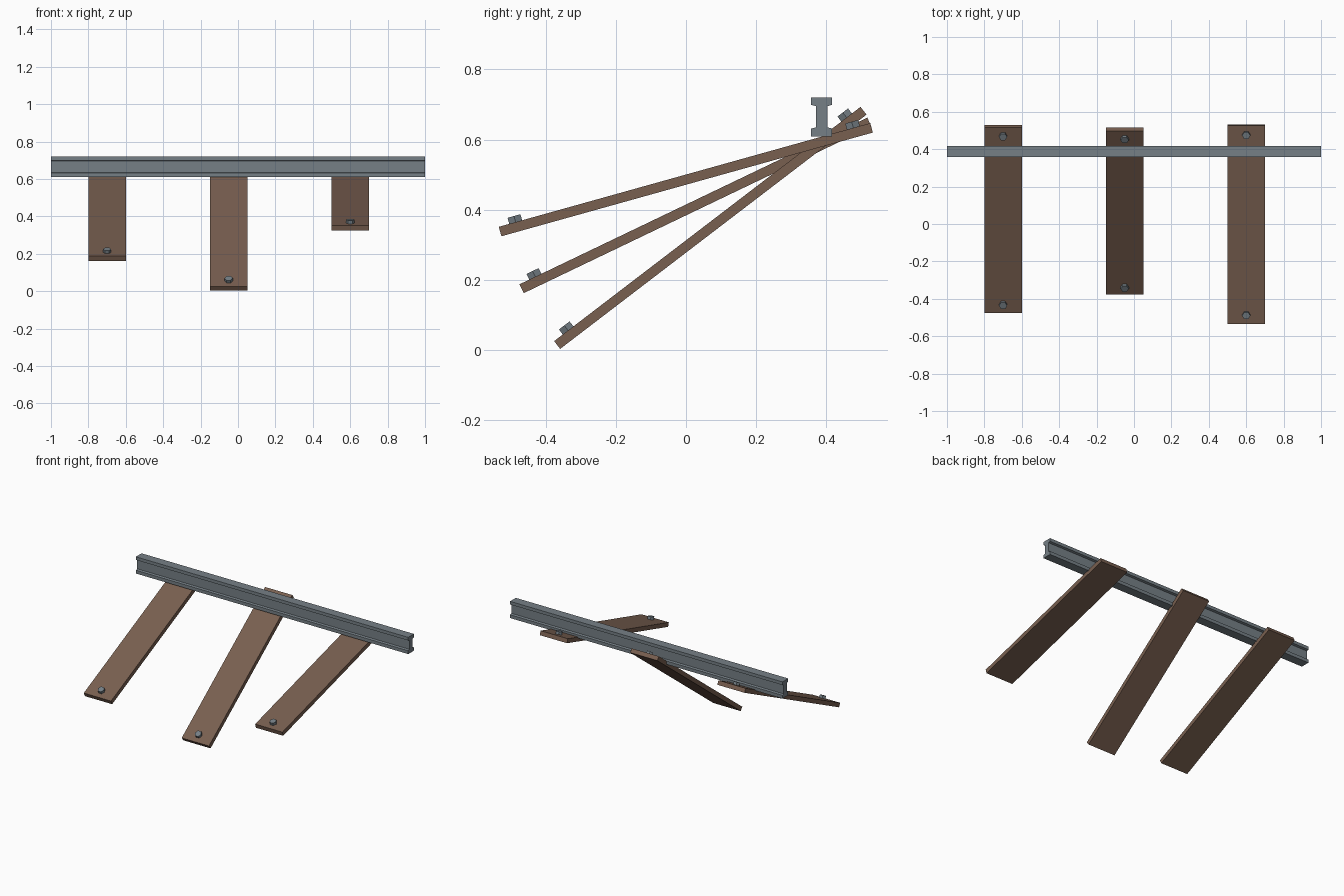
import bpy, bmesh, math
from mathutils import Matrix, Vector

if "Cube" in bpy.data.objects:
    bpy.data.objects.remove(bpy.data.objects["Cube"])


def material(name, rgb):
    m = bpy.data.materials.new(name)
    m.diffuse_color = (*rgb, 1)
    m.use_nodes = True
    m.node_tree.nodes["Principled BSDF"].inputs["Base Color"].default_value = m.diffuse_color
    return m


wood = material("brown wood", (0.19, 0.115, 0.08))
steel = material("grey steel", (0.18, 0.215, 0.24))


def add_object(name, bm, mat, matrix=None):
    bmesh.ops.recalc_face_normals(bm, faces=bm.faces)
    me = bpy.data.meshes.new(name)
    bm.to_mesh(me)
    bm.free()
    me.materials.append(mat)
    ob = bpy.data.objects.new(name, me)
    bpy.context.collection.objects.link(ob)
    if matrix:
        ob.matrix_world = matrix


# I-beam: half profile (y offset, z), mirrored and extruded along x
half = [(0.030, 0.609), (0.030, 0.631), (0.016, 0.635),
        (0.016, 0.695), (0.030, 0.699), (0.030, 0.720)]
profile = half + [(-y, z) for y, z in reversed(half)]
bm = bmesh.new()
face = bm.faces.new([bm.verts.new((-1, 0.387 + y, z)) for y, z in profile])
ext = bmesh.ops.extrude_face_region(bm, geom=[face], use_keep_orig=True)
bmesh.ops.translate(bm, vec=(2, 0, 0),
                    verts=[v for v in ext["geom"] if isinstance(v, bmesh.types.BMVert)])
add_object("i_beam", bm, steel)

# Tilted planks: local origin is the top edge of the low end, y runs uphill
LENGTH, WIDTH, THICK = 1.10, 0.20, 0.028
planks = [("left", -0.70, -0.475, 0.187, 25.6),
          ("middle", -0.05, -0.376, 0.025, 37.4),
          ("right", 0.60, -0.534, 0.351, 15.6)]
for side, x, y, z, angle in planks:
    frame = Matrix.Translation((x, y, z)) @ Matrix.Rotation(math.radians(angle), 4, 'X')
    bm = bmesh.new()
    bmesh.ops.create_cube(bm, size=1, matrix=Matrix.Translation((0, LENGTH / 2, -THICK / 2))
                          @ Matrix.Diagonal((WIDTH, LENGTH, THICK, 1)))
    add_object(side + "_plank", bm, wood, frame)

    # Hexagonal bolt heads near both ends
    for end, along in (("lower", 0.05), ("upper", LENGTH - 0.05)):
        bm = bmesh.new()
        bmesh.ops.create_cone(bm, cap_ends=True, segments=6, radius1=0.022,
                              radius2=0.022, depth=0.024,
                              matrix=Matrix.Translation((0, along, 0.006))
                              @ Matrix.Rotation(math.radians(90), 4, 'Z'))
        add_object(f"{side}_{end}_bolt", bm, steel, frame)
